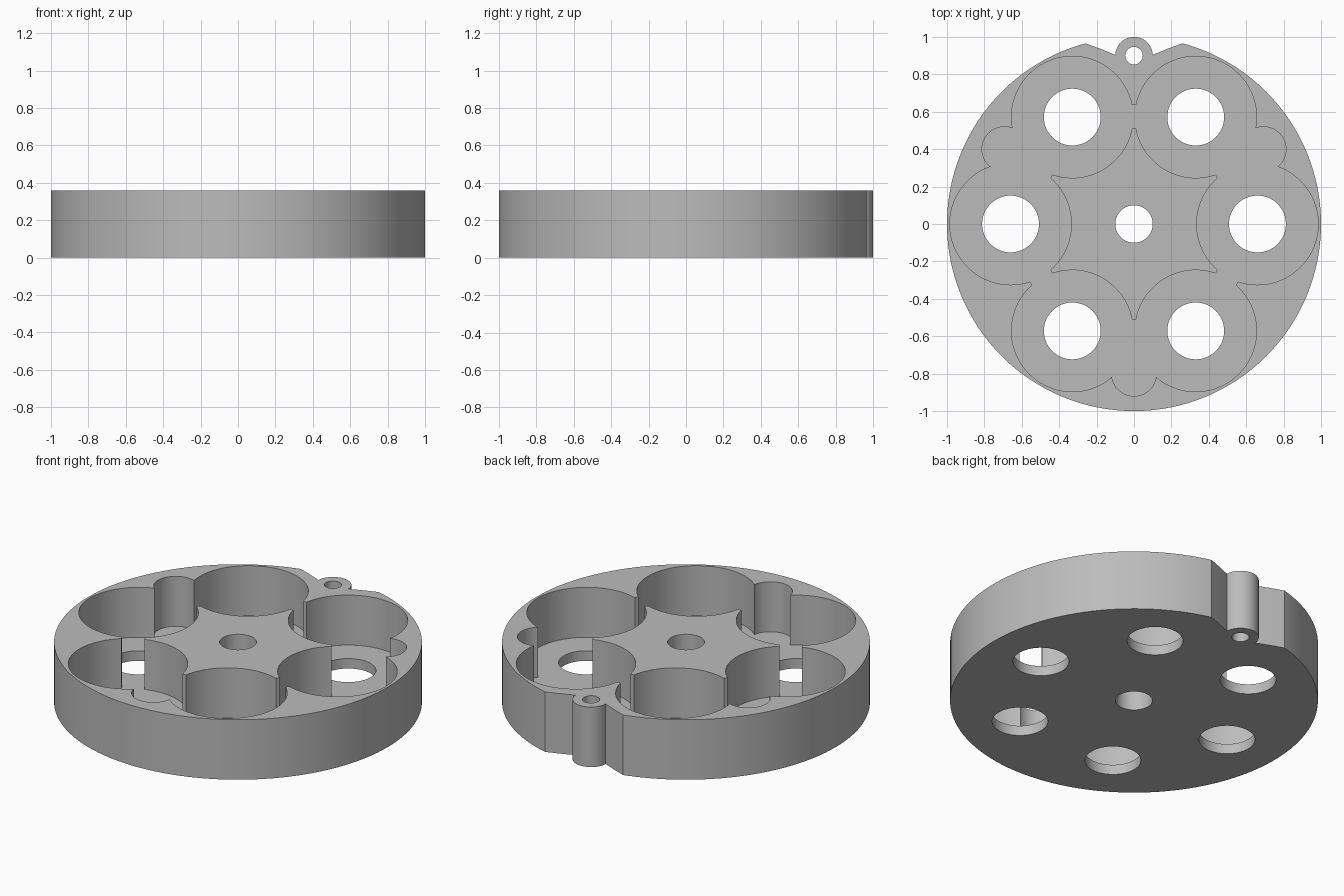
import bpy
import bmesh
from math import cos, sin, pi, radians
from mathutils import Matrix, Vector

HEIGHT = 0.36
FLOOR = 0.06
RING = 0.66          # distance of the pockets from the centre
POCKET = 0.325

if "Cube" in bpy.data.objects:
    bpy.data.objects.remove(bpy.data.objects["Cube"], do_unlink=True)

grey = bpy.data.materials.new("plain_grey")
grey.use_nodes = True
colour = (0.5, 0.5, 0.5, 1)
grey.diffuse_color = colour
grey.node_tree.nodes["Principled BSDF"].inputs["Base Color"].default_value = colour


def prism(name, outline, low, high):
    """Extrude a flat outline between two heights."""
    bm = bmesh.new()
    face = bm.faces.new([bm.verts.new((x, y, low)) for x, y in outline])
    side = bmesh.ops.extrude_face_region(bm, geom=[face])
    verts = [v for v in side["geom"] if isinstance(v, bmesh.types.BMVert)]
    bmesh.ops.translate(bm, verts=verts, vec=(0, 0, high - low))
    bmesh.ops.recalc_face_normals(bm, faces=bm.faces)
    mesh = bpy.data.meshes.new(name)
    bm.to_mesh(mesh)
    bm.free()
    obj = bpy.data.objects.new(name, mesh)
    bpy.context.collection.objects.link(obj)
    mesh.materials.append(grey)
    return obj


def circle(centre, radius, sides=64):
    return [(centre[0] + radius * cos(2 * pi * i / sides),
             centre[1] + radius * sin(2 * pi * i / sides)) for i in range(sides)]


def polar(angle, distance):
    return distance * cos(radians(angle)), distance * sin(radians(angle))


def combine(target, tool, operation="DIFFERENCE"):
    """Apply one boolean to the target and discard the tool."""
    tool.hide_render = True
    mod = target.modifiers.new("cut", "BOOLEAN")
    mod.operation = operation
    mod.solver = "EXACT"
    mod.object = tool
    bpy.context.view_layer.objects.active = target
    bpy.ops.object.modifier_apply(modifier=mod.name)
    bpy.data.objects.remove(tool, do_unlink=True)


def cut(outline, low=-0.1):
    combine(body, prism("cutter", outline, low, HEIGHT + 0.1))


# Round body with a shallow notch at the back for the hanging eye
body = prism("round_tray", circle((0, 0), 1, 128), 0, HEIGHT)
cut([(-0.33, 1.1), (-0.26, 0.966), (-0.18, 0.937), (-0.09, 0.9),
     (0.09, 0.9), (0.18, 0.937), (0.26, 0.966), (0.33, 1.1)])
combine(body, prism("eye", circle((0, 0.9), 0.1, 48), 0, HEIGHT), "UNION")
cut(circle((0, 0.9), 0.047, 32))

# Six round pockets, joined by narrow channels
for angle in range(0, 360, 60):
    cut(circle(polar(angle, RING), POCKET, 96), FLOOR)
for angle in range(30, 390, 60):
    lobed = angle in (30, 150, 270)
    turn = Matrix.Rotation(radians(angle), 2)
    outer = 0.72 if lobed else 0.635
    slot = [(0.51, -0.03), (outer, -0.03), (outer, 0.03), (0.51, 0.03)]
    cut([tuple(turn @ Vector(p)) for p in slot], FLOOR)
    if lobed:
        cut(circle(polar(angle, 0.8), 0.12, 48), FLOOR)

# Holes through the pocket floors and the hub
for angle in range(0, 360, 60):
    cut(circle(polar(angle, RING), 0.152))
cut(circle((0, 0), 0.1))

# Merge coplanar faces and shade the curved walls smoothly
bm = bmesh.new()
bm.from_mesh(body.data)
bmesh.ops.remove_doubles(bm, verts=bm.verts, dist=0.0005)
bmesh.ops.dissolve_limit(bm, angle_limit=radians(0.5), verts=bm.verts, edges=bm.edges)
bm.to_mesh(body.data)
bm.free()
bpy.ops.object.select_all(action="DESELECT")
body.select_set(True)
bpy.context.view_layer.objects.active = body
bpy.ops.object.shade_smooth_by_angle(angle=radians(30))
